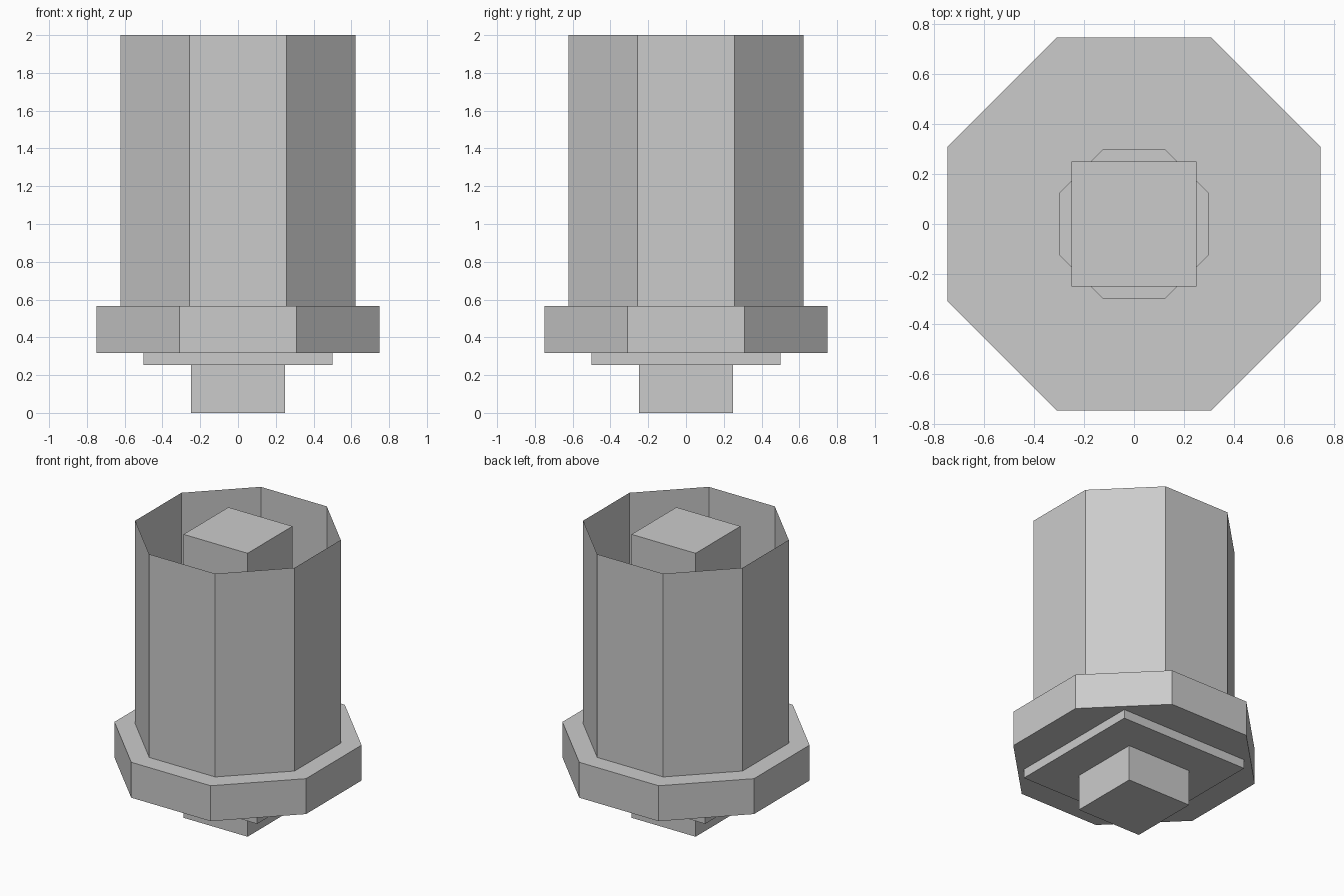
import bpy, math

if "Cube" in bpy.data.objects:
    bpy.data.objects.remove(bpy.data.objects["Cube"])


def prism(name, sides, apothem, z0, z1, caps=True):
    """Upright prism with flat sides facing the axes."""
    bpy.ops.mesh.primitive_cylinder_add(
        vertices=sides,
        radius=apothem / math.cos(math.pi / sides),
        depth=z1 - z0,
        end_fill_type='NGON' if caps else 'NOTHING',
        location=(0, 0, (z0 + z1) / 2),
        rotation=(0, 0, math.pi / sides))
    ob = bpy.context.object
    ob.name = name
    bpy.ops.object.transform_apply(location=False, rotation=True, scale=True)
    return ob


# Square core running from the foot to the rim
prism("core_post", 4, 0.25, 0.0, 2.0)

# Square plate under the flange
prism("base_plate", 4, 0.50, 0.253, 0.316)

# Wide octagonal flange
prism("flange", 8, 0.748, 0.316, 0.566)

# Small octagonal collar around the core, inside the tube
prism("core_collar", 8, 0.30, 0.566, 0.69)

# Open, thin-walled octagonal tube
prism("outer_tube", 8, 0.622, 0.566, 2.0, caps=False)
